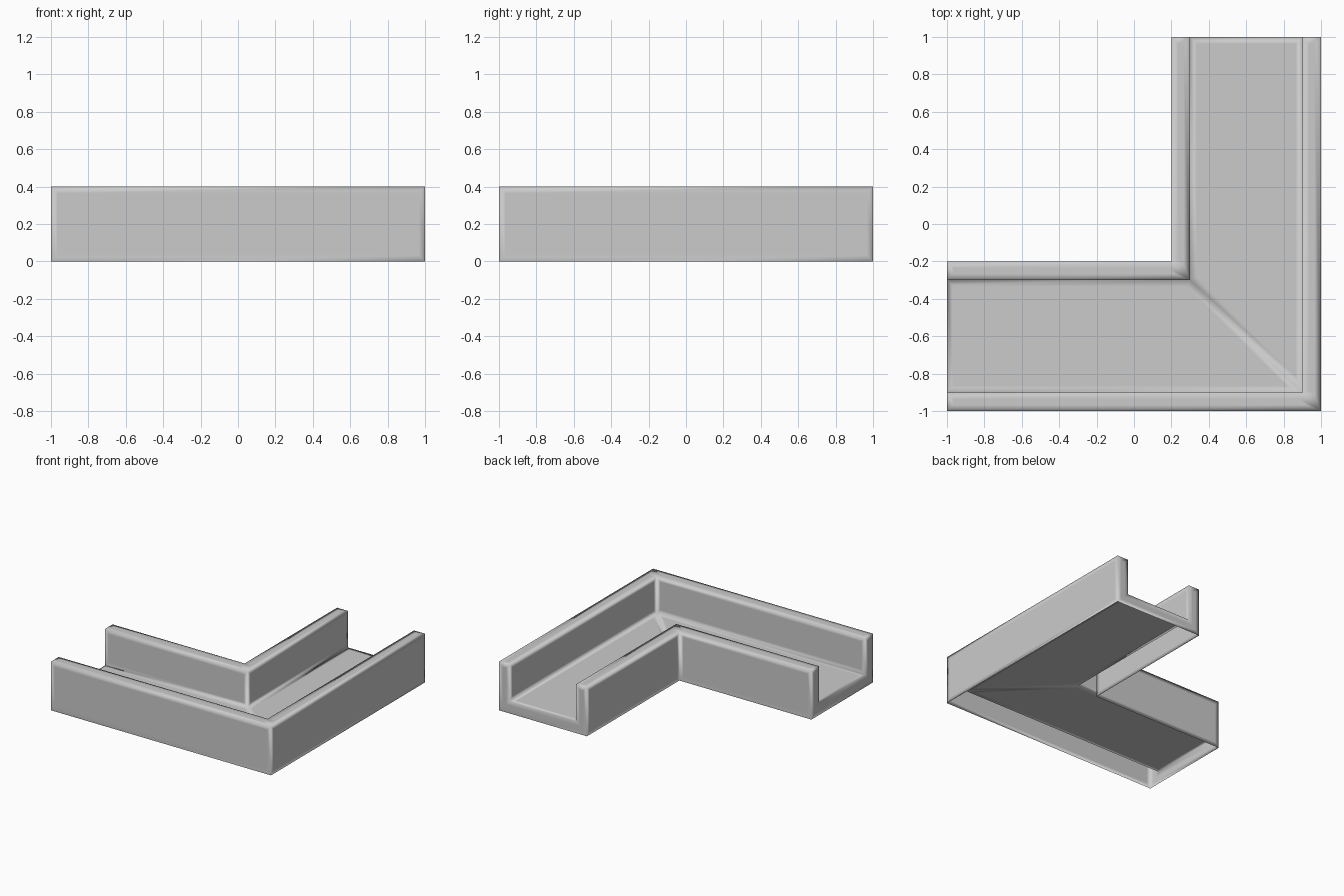
import bpy, bmesh

if "Cube" in bpy.data.objects:
    bpy.data.objects.remove(bpy.data.objects["Cube"])

# U-channel cross-section: (distance in from the outer edge, height), open underneath
PROFILE = [(0, 0), (0, 0.4), (0.1, 0.4), (0.1, 0.1),
           (0.7, 0.1), (0.7, 0.4), (0.8, 0.4), (0.8, 0)]


def station(bm, place):
    return [bm.verts.new((*place(d), z)) for d, z in PROFILE]


bm = bmesh.new()

# left end, mitred corner, back end
rings = [station(bm, lambda d: (-1, -1 + d)),
         station(bm, lambda d: (1 - d, -1 + d)),
         station(bm, lambda d: (1 - d, 1))]

# channel walls, rims and floor
for a, b in zip(rings, rings[1:]):
    for i in range(len(PROFILE) - 1):
        bm.faces.new((a[i], b[i], b[i + 1], a[i + 1]))

# end caps
bm.faces.new(rings[0])
bm.faces.new(rings[2][::-1])

# merge the flat halves at the corner, then add support loops for soft edge shading
bmesh.ops.dissolve_limit(bm, angle_limit=0.01, verts=bm.verts[:], edges=bm.edges[:])
bmesh.ops.recalc_face_normals(bm, faces=bm.faces[:])
bmesh.ops.inset_individual(bm, faces=bm.faces[:], thickness=0.035, use_even_offset=True)
for f in bm.faces:
    f.smooth = True

mesh = bpy.data.meshes.new("corner_channel")
bm.to_mesh(mesh)
bm.free()
bpy.context.collection.objects.link(bpy.data.objects.new("corner_channel", mesh))
